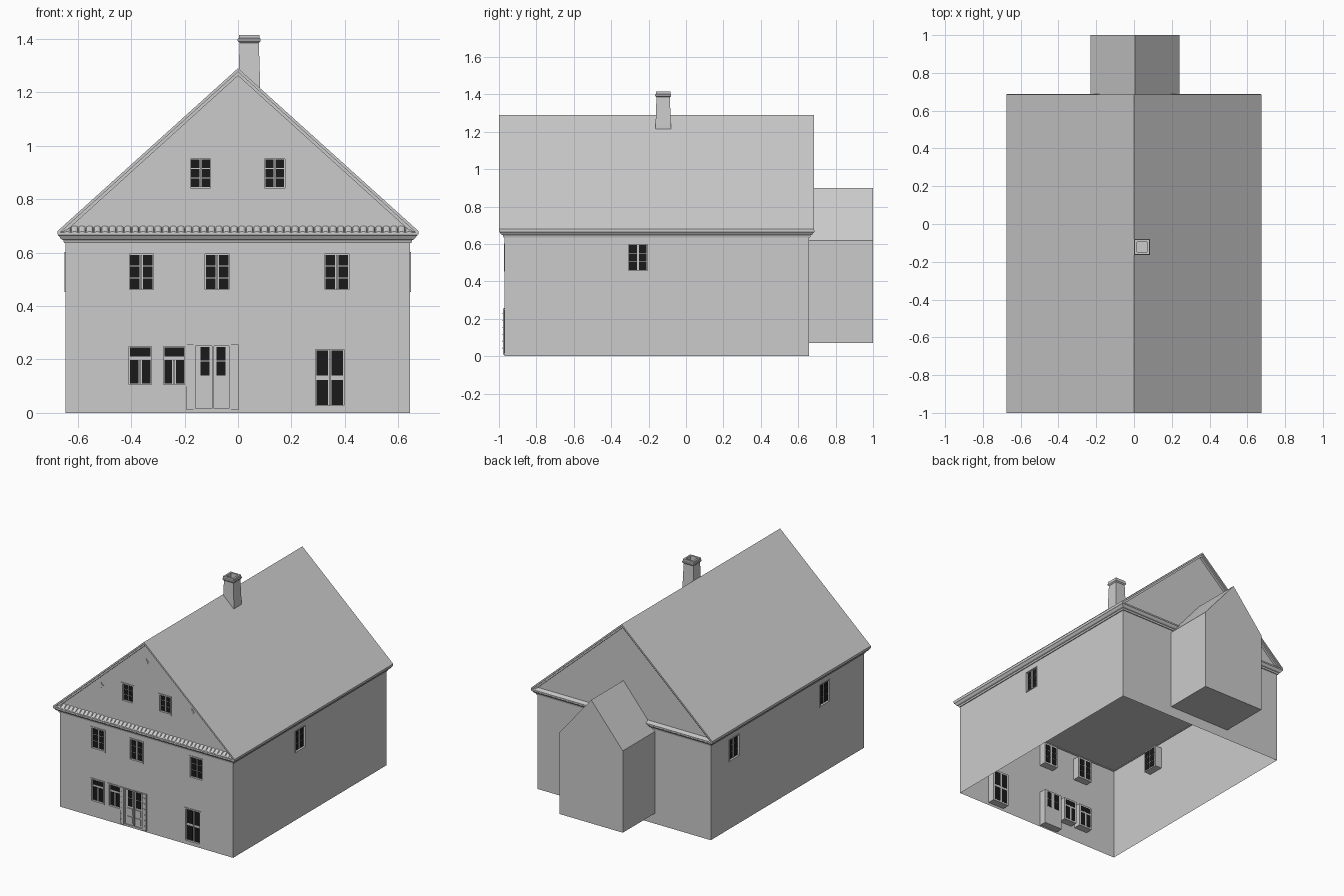
import bpy, bmesh, math

if "Cube" in bpy.data.objects:
    bpy.data.objects.remove(bpy.data.objects["Cube"])

FRONT, BACK, LEFT, RIGHT = -0.97, 0.658, -0.645, 0.643
BLACK = bpy.data.materials.new("dark_glass")
BLACK.diffuse_color = (0.01, 0.01, 0.01, 1)
BLACK.use_nodes = True
BLACK.node_tree.nodes["Principled BSDF"].inputs["Base Color"].default_value = BLACK.diffuse_color

# Wall-space mapping: u along the wall, d outwards, z up
FACES = {
    "front": lambda u, d, z: (u, FRONT - d, z),
    "right": lambda u, d, z: (RIGHT + d, u, z),
    "left": lambda u, d, z: (LEFT - d, u, z),
}


def finish(name, bm, mat=None):
    bmesh.ops.recalc_face_normals(bm, faces=bm.faces)
    me = bpy.data.meshes.new(name)
    bm.to_mesh(me)
    bm.free()
    ob = bpy.data.objects.new(name, me)
    bpy.context.collection.objects.link(ob)
    if mat:
        me.materials.append(mat)
    return ob


def loft(bm, rings, cap=True):
    rows = [[bm.verts.new(p) for p in r] for r in rings]
    n = len(rows[0])
    for a, b in zip(rows, rows[1:]):
        for i in range(n):
            bm.faces.new((a[i], a[(i + 1) % n], b[(i + 1) % n], b[i]))
    if cap:
        bm.faces.new(rows[0])
        bm.faces.new(rows[-1])


def box(bm, f, u0, u1, d0, d1, z0, z1):
    loft(bm, [[f(u0, d, z0), f(u1, d, z0), f(u1, d, z1), f(u0, d, z1)] for d in (d0, d1)])


def prism(name, pts, y0, y1):
    bm = bmesh.new()
    loft(bm, [[(x, y, z) for x, z in pts] for y in (y0, y1)])
    return finish(name, bm)


def rect(x0, x1, y0, y1, z):
    return [(x0, y0, z), (x1, y0, z), (x1, y1, z), (x0, y1, z)]


cuts = bmesh.new()


def casing(bm, f, u0, u1, z0, z1, t):
    # Frame ring, with a pocket behind it in the wall
    for a, b, c, d in ((u0, u0 + t, z0, z1), (u1 - t, u1, z0, z1),
                       (u0 + t, u1 - t, z0, z0 + t), (u0 + t, u1 - t, z1 - t, z1)):
        box(bm, f, a, b, -0.05, 0.004, c, d)
    h = t * 0.5
    box(cuts, f, u0 + h, u1 - h, -0.05, 0.05, z0 + h, z1 - h)


def window(name, face, u0, u1, z0, z1, t=0.009, mullion=0.014, rows=3,
           transom=0, bar=0.004):
    f = FACES[face]
    bm, glass = bmesh.new(), bmesh.new()
    casing(bm, f, u0, u1, z0, z1, t)
    box(bm, f, u0 + t, u1 - t, -0.045, -0.010, z0 + t, z1 - t)
    a, b, lo, hi = u0 + t + 0.003, u1 - t - 0.003, z0 + t + 0.003, z1 - t - 0.003
    if transom:
        box(glass, f, a, b, -0.052, -0.008, hi - transom, hi)
        hi -= transom + 0.013
    mid, step = (a + b) / 2, (hi - lo + bar) / rows
    for l, r in ((a, mid - mullion / 2), (mid + mullion / 2, b)):
        for k in range(rows):
            box(glass, f, l, r, -0.052, -0.008, lo + k * step, lo + (k + 1) * step - bar)
    box(bm, f, mid - 0.003, mid + 0.003, -0.045, -0.004, lo, hi)
    finish(name + "_frame", bm)
    finish(name + "_glass", glass, BLACK)


# Windows and glazed side door
for i, x in enumerate((-0.14, 0.137)):
    window(f"gable_window_{i}", "front", x - 0.047, x + 0.047, 0.833, 0.96, mullion=0.009)
for i, x in enumerate((-0.362, -0.078, 0.37)):
    window(f"upper_window_{i}", "front", x - 0.054, x + 0.054, 0.452, 0.603)
for i, (a, b) in enumerate(((-0.417, -0.315), (-0.288, -0.191))):
    window(f"lower_window_{i}", "front", a, b, 0.098, 0.257, rows=1, transom=0.034)
window("glazed_door", "front", 0.281, 0.405, 0.018, 0.246, rows=2, bar=0.016)
for face, ys in (("right", (-0.257,)), ("left", (0.41, -0.55))):
    for i, y in enumerate(ys):
        window(f"{face}_window_{i}", face, y - 0.055, y + 0.055, 0.453, 0.602, t=0.005, mullion=0.011)

# Entrance door: pilasters with studs, two panelled leaves
f = FACES["front"]
bm, glass = bmesh.new(), bmesh.new()
casing(bm, f, -0.166, -0.027, 0.01, 0.256, 0.006)
box(bm, f, -0.16, -0.033, -0.045, -0.003, 0.016, 0.25)
for a, b in ((-0.192, -0.166), (-0.027, 0.002)):
    box(bm, f, a, b, 0, 0.009, 0.01, 0.256)
    for k in range(6):
        m = (a + b) / 2
        box(bm, f, m - 0.006, m + 0.006, 0.009, 0.012, 0.04 + k * 0.037, 0.046 + k * 0.037)
for c in (-0.124, -0.063):
    for lo, hi in ((0.14, 0.192), (0.196, 0.246)):
        box(glass, f, c - 0.017, c + 0.017, -0.052, -0.001, lo, hi)
    for lo, hi in ((0.03, 0.072), (0.084, 0.127)):
        box(bm, f, c - 0.019, c + 0.019, -0.003, 0.002, lo, hi)
box(bm, f, -0.098, -0.09, -0.003, 0.005, 0.016, 0.25)
finish("entrance_door", bm)
finish("entrance_door_glass", glass, BLACK)

# Diamond vents in the gable
bm = bmesh.new()
for x, z in ((-0.003, 1.145), (-0.34, 0.9), (0.336, 0.9)):
    for r, d in ((0.021, 0.003), (0.015, 0.005)):
        loft(bm, [[f(x + r * sx, dd, z + r * sz) for sx, sz in ((1, 0), (0, 1), (-1, 0), (0, -1))]
                  for dd in (-0.002, d)])
finish("gable_diamonds", bm)

# House walls and attic, cut by the window pockets
walls = prism("walls", [(LEFT, 0), (RIGHT, 0), (RIGHT, 0.645), (LEFT, 0.645)], FRONT, BACK)
attic = prism("attic_gable", [(LEFT, 0.645), (RIGHT, 0.645), (RIGHT, 0.685), (0, 1.268), (LEFT, 0.685)],
              FRONT, BACK)
cutter = finish("window_cutter", cuts)
cutter.hide_render = True
for ob in (walls, attic):
    mod = ob.modifiers.new("pockets", "BOOLEAN")
    mod.object, mod.operation, mod.solver = cutter, "DIFFERENCE", "EXACT"
    bpy.context.view_layer.objects.active = ob
    bpy.ops.object.modifier_apply(modifier=mod.name)
bpy.data.objects.remove(cutter)

# Open the walls at the ground and under the attic floor
bm = bmesh.new()
bm.from_mesh(walls.data)
bmesh.ops.delete(bm, geom=[p for p in bm.faces if all(v.co.z < 1e-4 for v in p.verts)
                           or all(v.co.z > 0.644 for v in p.verts)], context="FACES")
bm.to_mesh(walls.data)
bm.free()

# Roof slabs and bargeboards
def chevron(half, eave, ridge, t):
    return [(-half, eave), (0, ridge), (half, eave), (half, eave - t), (0, ridge - t), (-half, eave - t)]


prism("roof", chevron(0.675, 0.681, 1.29, 0.014), -1.0, 0.685)
for name, y0, y1 in (("front_bargeboard", -0.988, FRONT), ("back_bargeboard", BACK, 0.675)):
    prism(name, chevron(0.665, 0.677, 1.278, 0.016), y0, y1)

# Moulded cornice around the whole house
profile = [(-0.005, 0.636), (0.006, 0.636), (0.009, 0.647), (0.018, 0.651),
           (0.025, 0.662), (0.029, 0.665), (0.029, 0.675), (-0.005, 0.685)]
bm = bmesh.new()
loft(bm, [rect(LEFT - o, RIGHT + o, FRONT - o, BACK + o, z) for o, z in profile], cap=False)
finish("cornice", bm)

# Row of half-round tiles on the front cornice
bm = bmesh.new()
count = 46
pitch = 1.31 / count
for i in range(count):
    x = -0.655 + (i + 0.5) * pitch
    arc = [(x - 0.48 * pitch * math.cos(math.pi * k / 5), 0.009 * math.sin(math.pi * k / 5)) for k in range(6)]
    loft(bm, [[(u, FRONT - 0.026, 0.670 + h) for u, h in arc],
              [(u, FRONT + 0.002, 0.693 + h) for u, h in arc]])
finish("front_tiles", bm)

# Rear annex
prism("rear_annex", [(-0.23, 0.07), (0.24, 0.07), (0.24, 0.62), (0.005, 0.9), (-0.23, 0.62)], BACK - 0.003, 1.0)

# Chimney with collar and flue
cx, cy = 0.042, -0.122
bm = bmesh.new()
loft(bm, [rect(cx - r, cx + r, cy - r, cy + r, z) for r, z in
          ((0.041, 1.2), (0.041, 1.23), (0.038, 1.32), (0.036, 1.385), (0.043, 1.392), (0.043, 1.4),
           (0.039, 1.403), (0.039, 1.415), (0.027, 1.415), (0.027, 1.33))])
finish("chimney", bm)
